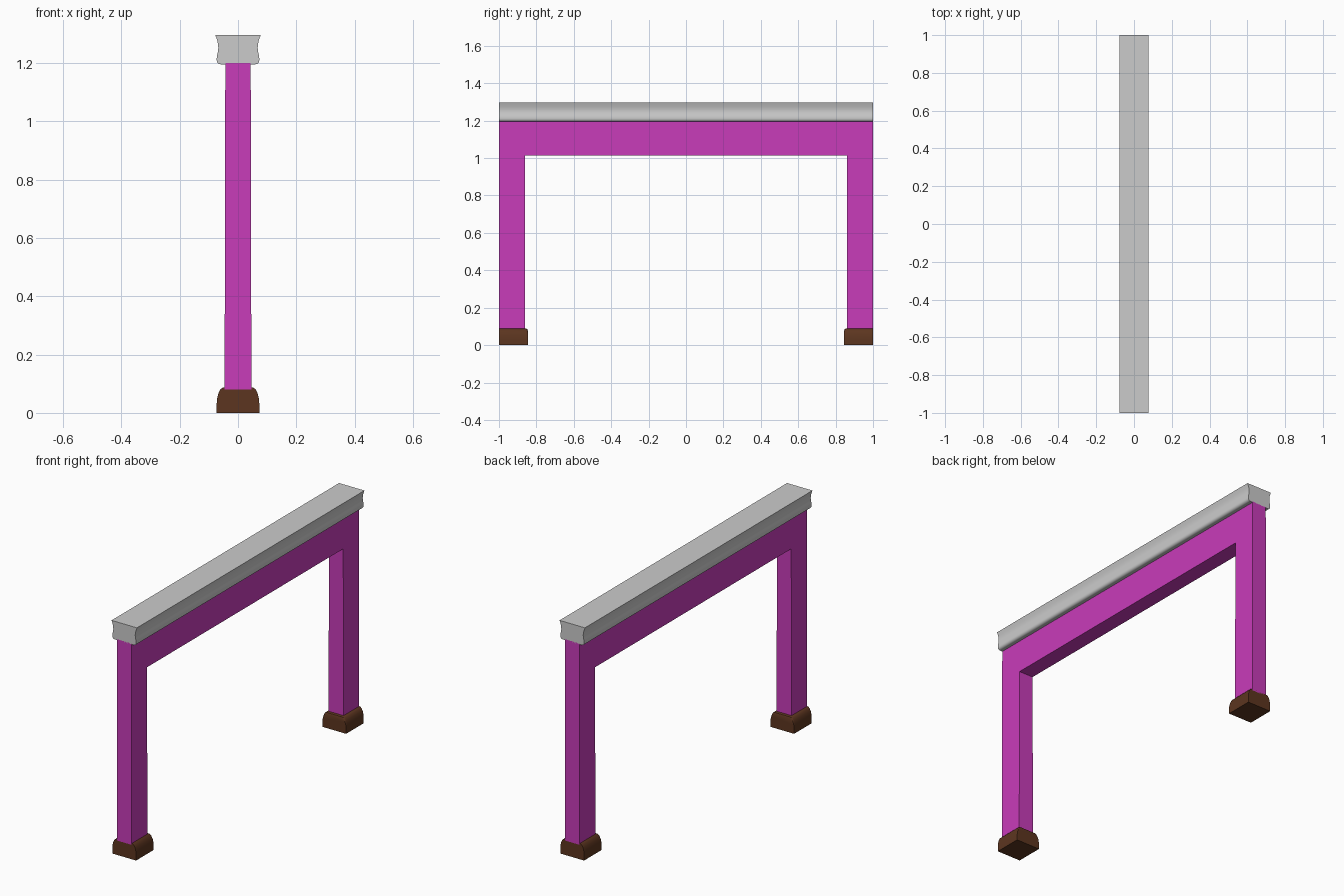
import bpy, bmesh, math

if "Cube" in bpy.data.objects:
    bpy.data.objects.remove(bpy.data.objects["Cube"])


def material(name, colour):
    m = bpy.data.materials.new(name)
    m.diffuse_color = (*colour, 1)
    m.use_nodes = True
    m.node_tree.nodes["Principled BSDF"].inputs["Base Color"].default_value = m.diffuse_color
    return m


def make_object(name, bm, mat=None, smooth=False):
    bmesh.ops.recalc_face_normals(bm, faces=bm.faces)
    mesh = bpy.data.meshes.new(name)
    bm.to_mesh(mesh)
    bm.free()
    ob = bpy.data.objects.new(name, mesh)
    bpy.context.collection.objects.link(ob)
    if mat:
        mesh.materials.append(mat)
    if smooth:
        bpy.ops.object.select_all(action='DESELECT')
        bpy.context.view_layer.objects.active = ob
        ob.select_set(True)
        bpy.ops.object.shade_smooth_by_angle(angle=math.radians(35))
    return ob


def loft(rings):
    """Skin a series of matching closed rings and cap both ends."""
    bm = bmesh.new()
    loops = [[bm.verts.new(p) for p in ring] for ring in rings]
    n = len(loops[0])
    for a, b in zip(loops, loops[1:]):
        for i in range(n):
            j = (i + 1) % n
            bm.faces.new((a[i], a[j], b[j], b[i]))
    bm.faces.new(loops[0])
    bm.faces.new(loops[-1])
    return bm


def mirrored(half):
    """Closed symmetric (x, z) profile from its right half, bottom to top."""
    return half + [(-x, z) for x, z in reversed(half)]


magenta = material("magenta_paint", (0.58, 0.045, 0.49))
brown = material("brown_rubber", (0.107, 0.036, 0.014))

# Portal frame: two legs and a beam, slightly thinner towards the top
outline = [(-1, 0.08), (-1, 1.2), (1, 1.2), (1, 0.08),
           (0.862, 0.08), (0.862, 1.015), (-0.862, 1.015), (-0.862, 0.08)]


def half_width(z):
    return 0.046 - 0.0025 * (z - 0.08) / 1.12


make_object("frame", loft([[(s * half_width(z), y, z) for y, z in outline]
                           for s in (-1, 1)]), magenta)

# Top rail: waisted moulding with rounded lower edges
rail = mirrored([(0.060, 1.195), (0.067, 1.197), (0.072, 1.203), (0.0735, 1.212),
                 (0.072, 1.224), (0.069, 1.238), (0.0675, 1.250), (0.068, 1.261),
                 (0.071, 1.276), (0.078, 1.296)])
make_object("top_rail", loft([[(x, y, z) for x, z in rail] for y in (-1, 1)]),
            smooth=True)

# Feet: domed blocks, flush outside, softened on the inner top edge
foot = mirrored([(0.073, 0), (0.073, 0.033), (0.071, 0.052), (0.067, 0.068),
                 (0.060, 0.081), (0.052, 0.087), (0.044, 0.088)])
for name, s in (("front_foot", -1), ("back_foot", 1)):
    rings = [[(x, s * y, z * k) for x, z in foot]
             for y, k in ((1, 1), (0.855, 1), (0.849, 0.97), (0.846, 0.9))]
    make_object(name, loft(rings), brown, smooth=True)
